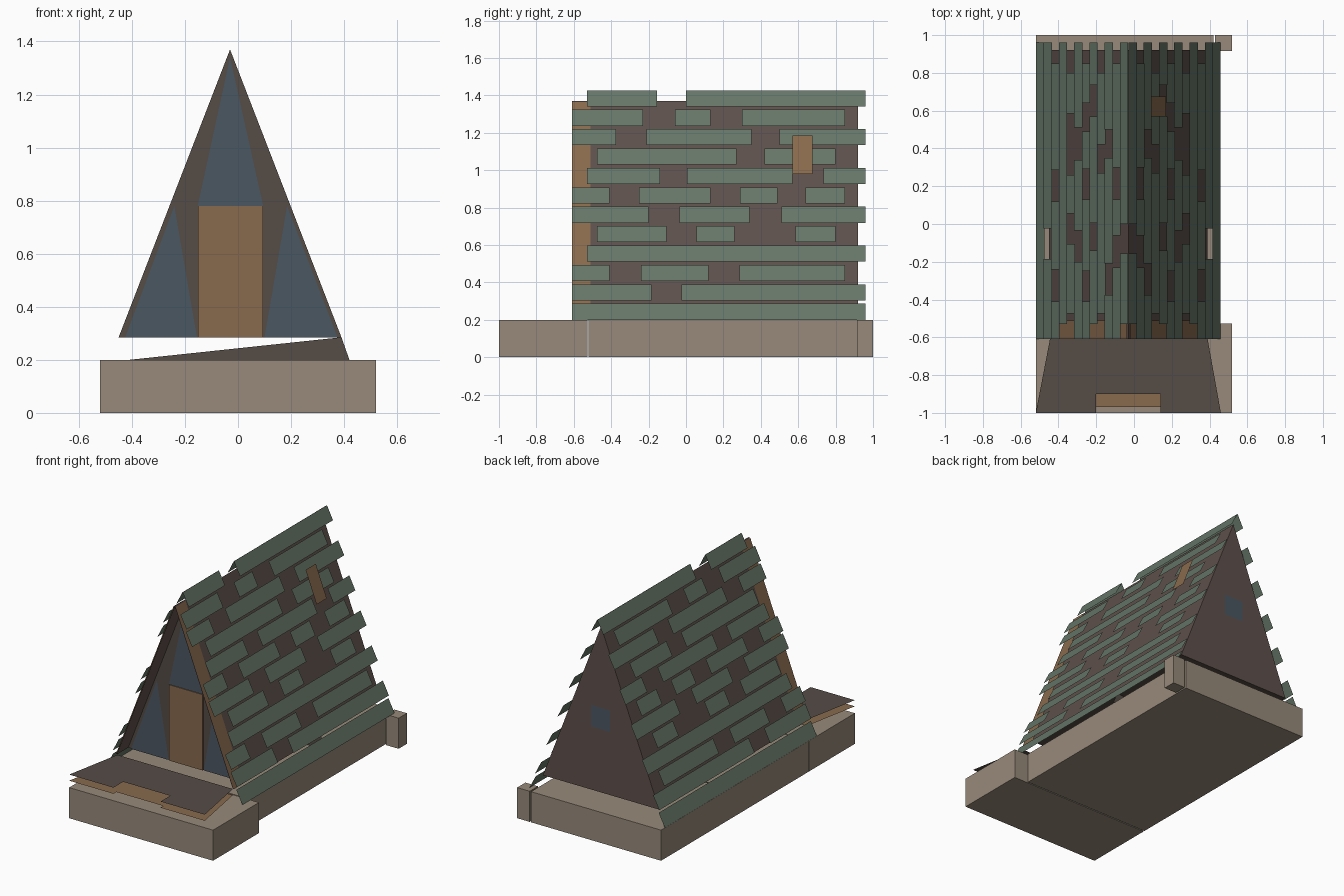
import bpy
from mathutils import Vector

cube = bpy.data.objects.get("Cube")
if cube:
    bpy.data.objects.remove(cube, do_unlink=True)


def material(name, rgb):
    m = bpy.data.materials.new(name)
    m.use_nodes = True
    lin = [((c / 255 + 0.055) / 1.055) ** 2.4 for c in rgb] + [1]
    m.diffuse_color = lin
    m.node_tree.nodes["Principled BSDF"].inputs["Base Color"].default_value = lin
    return m


STONE = material("stone", (151, 138, 122))
SHINGLE = material("green shingle", (101, 118, 103))
UMBER = material("umber boards", (94, 80, 75))
FRAME = material("weathered brown", (85, 76, 70))
WOOD = material("warm wood", (137, 106, 77))
GLASS = material("blue grey glass", (75, 87, 97))

MID, APEX, FLOOR, SLOPE = -0.03, 1.37, 0.285, 0.387
FRONT, BACK, FACADE = -0.61, 0.92, -0.49


def sheets(name, polygons, mat):
    """One object made of separate flat polygons."""
    verts, faces = [], []
    for poly in polygons:
        faces.append(range(len(verts), len(verts) + len(poly)))
        verts += [Vector(p) for p in poly]
    mesh = bpy.data.meshes.new(name)
    mesh.from_pydata(verts, [], [list(f) for f in faces])
    mesh.materials.append(mat)
    ob = bpy.data.objects.new(name, mesh)
    bpy.context.collection.objects.link(ob)
    return ob


def upright(y, points):
    return [(x, y, z) for x, z in points]


def flat(z, points):
    return [(x, y, z) for x, y in points]


def rect(a, b, c, d):
    return [(a, c), (b, c), (b, d), (a, d)]


def half_width(z):
    return (APEX - z) * SLOPE


def slanted(side, y0, y1, low, high):
    """Strip along the roof; low and high are (distance from ridge, z)."""
    (d0, z0), (d1, z1) = low, high
    quad = [(MID + side * d0, y0, z0), (MID + side * d0, y1, z0),
            (MID + side * d1, y1, z1), (MID + side * d1, y0, z1)]
    return quad if side > 0 else quad[::-1]


def on_roof(side, y0, y1, z0, z1, lift):
    return slanted(side, y0, y1, (half_width(z0) + lift, z0), (half_width(z1) + lift, z1))


def block(name, x0, x1, y0, y1, z0, z1, mat):
    bpy.ops.mesh.primitive_cube_add(size=1, location=((x0 + x1) / 2, (y0 + y1) / 2, (z0 + z1) / 2))
    ob = bpy.context.object
    ob.name = name
    ob.scale = (x1 - x0, y1 - y0, z1 - z0)
    ob.data.materials.append(mat)


# Stone foundation
block("front_foundation", -0.52, 0.52, -1, -0.527, 0, 0.2, STONE)
block("rear_foundation", -0.52, 0.42, -0.52, 1, 0, 0.2, STONE)
block("corner_post", 0.43, 0.52, 0.915, 1, 0, 0.2, STONE)


# Porch boards with a notch at the entrance
def porch(z, notch):
    return flat(z, [(-0.52, -1), (-0.2, -1), (-0.2, notch), (0.14, notch), (0.14, -1),
                    (0.46, -1), (0.39, FRONT), (-0.445, FRONT)])


sheets("porch_top", [porch(FLOOR, -0.9)], FRAME)
sheets("porch_under_boards", [porch(0.245, -0.97)], WOOD)

# Floor and the brace beneath it
w = half_width(FLOOR)
sheets("floor", [flat(FLOOR, rect(MID - w, MID + w, FACADE, BACK))], FRAME)
sheets("floor_brace", [upright(0.3, [(-0.41, 0.2), (0.42, 0.2), (0.39, FLOOR)])], FRAME)

# Gable walls
gable = [(MID - w, FLOOR), (MID + w, FLOOR), (MID, APEX)]
sheets("front_wall", [upright(FACADE, gable)], FRAME)
sheets("back_wall", [upright(BACK, gable[::-1])], UMBER)
sheets("back_window", [upright(BACK + 0.005, rect(-0.1, 0.04, 0.7, 0.84)[::-1])], GLASS)

# Front glazing and door
sheets("front_windows", [
    upright(FACADE - 0.005, [(-0.152, 0.78), (0.095, 0.78), (MID, 1.34)]),
    upright(FACADE - 0.005, [(-0.425, FLOOR), (-0.155, FLOOR), (-0.24, 0.78)]),
    upright(FACADE - 0.005, [(0.1, FLOOR), (0.375, FLOOR), (0.185, 0.78)]),
], GLASS)
block("door", -0.15, 0.095, FACADE - 0.01, FACADE - 0.002, FLOOR, 0.78, WOOD)
sheets("door_panels", [upright(FACADE - 0.014, rect(-0.12, 0.06, a, b))
                       for a, b in ((0.33, 0.465), (0.52, 0.745))], WOOD)

# Roof slopes and wooden edge trim
sides = (-1, 1)
sheets("roof_slopes", [on_roof(s, FRONT, BACK, FLOOR, APEX, 0) for s in sides], UMBER)
sheets("roof_edge_trim", [on_roof(s, FRONT, -0.51, FLOOR, APEX - 0.005, 0.006) for s in sides], WOOD)
sheets("roof_hatch", [on_roof(1, 0.57, 0.675, 0.98, 1.185, 0.048)], WOOD)

# Shingle courses from eaves to ridge, each a list of (start, end) along y
courses = [
    [(FRONT, 0.96)],
    [(FRONT, -0.185), (-0.025, 0.96)],
    [(FRONT, -0.41), (-0.24, 0.12), (0.285, 0.85)],
    [(-0.53, 0.96)],
    [(-0.475, -0.105), (0.055, 0.26), (0.585, 0.8)],
    [(FRONT, -0.2), (-0.035, 0.34), (0.51, 0.96)],
    [(FRONT, -0.41), (-0.25, 0.13), (0.29, 0.49), (0.64, 0.85)],
    [(-0.53, -0.14), (0.005, 0.57), (0.735, 0.96)],
    [(-0.475, 0.27), (0.42, 0.8)],
    [(FRONT, -0.375), (-0.21, 0.35), (0.5, 0.96)],
    [(FRONT, -0.23), (-0.06, 0.13), (0.3, 0.85)],
    [(-0.53, -0.155), (0, 0.96)],
]
strips = []
for i, course in enumerate(courses):
    z, d = 0.2 + 0.1037 * i, 0.489 - 0.0404 * i
    for start, end in course:
        for s in sides:
            strips.append(slanted(s, start, end, (d, z), (d - 0.044, z + 0.086)))
sheets("shingles", strips, SHINGLE)
